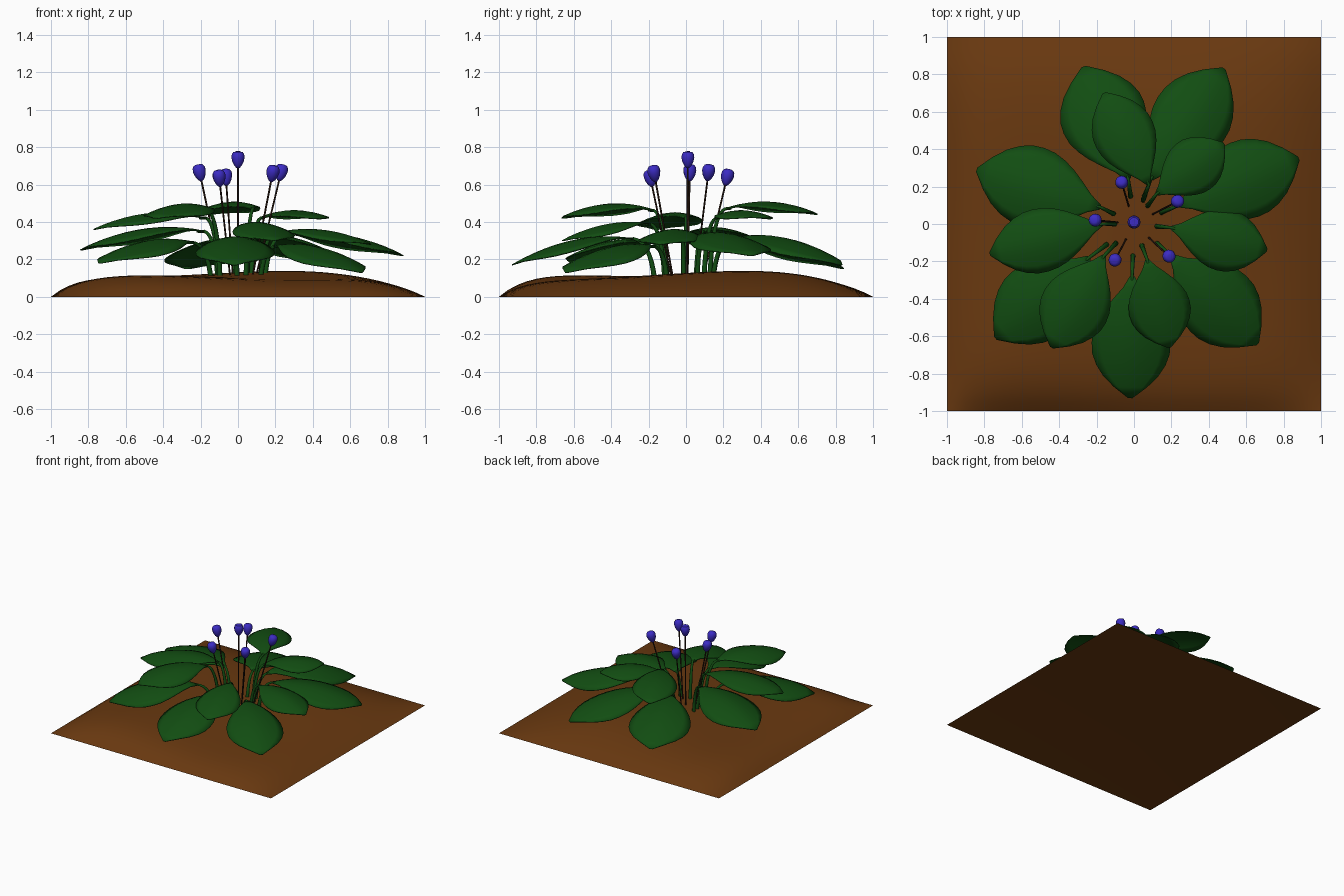
import bpy, bmesh, math
from mathutils import Vector

if "Cube" in bpy.data.objects:
    bpy.data.objects.remove(bpy.data.objects["Cube"])


def material(name, rgb):
    m = bpy.data.materials.new(name)
    m.diffuse_color = (*rgb, 1)
    m.use_nodes = True
    m.node_tree.nodes["Principled BSDF"].inputs["Base Color"].default_value = m.diffuse_color
    return m


SOIL = material("soil_brown", (0.14, 0.04, 0.005))
LEAF = material("leaf_green", (0.006, 0.075, 0.006))
BUD = material("bud_violet", (0.045, 0.025, 0.55))
STALK = material("stalk_brown", (0.025, 0.01, 0.005))


def finish(bm, name, mat, angle=50):
    bmesh.ops.recalc_face_normals(bm, faces=bm.faces)
    me = bpy.data.meshes.new(name)
    bm.to_mesh(me)
    bm.free()
    me.materials.append(mat)
    ob = bpy.data.objects.new(name, me)
    bpy.context.collection.objects.link(ob)
    bpy.ops.object.select_all(action='DESELECT')
    ob.select_set(True)
    bpy.context.view_layer.objects.active = ob
    bpy.ops.object.shade_smooth_by_angle(angle=math.radians(angle))
    return ob


def bezier(a, b, c, t):
    return a * (1 - t) ** 2 + b * 2 * t * (1 - t) + c * t * t


def bridge(bm, rings, closed=True):
    n = len(rings[0])
    for r0, r1 in zip(rings, rings[1:]):
        for i in range(n if closed else n - 1):
            j = (i + 1) % n
            bm.faces.new((r0[i], r0[j], r1[j], r1[i]))


def tube(name, points, radii, mat, sides=8):
    bm = bmesh.new()
    rings = []
    for i, p in enumerate(points):
        d = points[min(i + 1, len(points) - 1)] - points[max(i - 1, 0)]
        q = d.to_track_quat('Z', 'Y')
        rings.append([bm.verts.new(p + q @ Vector((radii[i] * math.cos(k * math.tau / sides),
                                                   radii[i] * math.sin(k * math.tau / sides), 0)))
                      for k in range(sides)])
    bridge(bm, rings)
    bm.faces.new(rings[0])
    bm.faces.new(rings[-1])
    return finish(bm, name, mat)


# Soil mound: square plot with a flat base and gently uneven top
def soil_height(x, y):
    def edge(v):
        return 1 - abs(v) ** (7 if v < 0 else 4)
    bump = 0.118 + 0.012 * math.sin(4 * x + 0.5) * math.cos(3 * y - 1) + 0.012 * math.sin(2.5 * y + x)
    return bump * edge(x) * edge(y)


bm = bmesh.new()
N = 40
grid = [[bm.verts.new((x, y, soil_height(x, y)))
         for x in (-1 + 2 * i / N for i in range(N + 1))]
        for y in (-1 + 2 * j / N for j in range(N + 1))]
bridge(bm, grid, closed=False)
base = [bm.verts.new(c) for c in ((-1, -1, 0), (-1, 1, 0), (1, 1, 0), (1, -1, 0))]
bm.faces.new(base)
bmesh.ops.remove_doubles(bm, verts=bm.verts, dist=1e-5)
finish(bm, "soil", SOIL)

# Half-width of a blade along its length
OUTLINE = [0.06, 0.22, 0.46, 0.68, 0.85, 0.96, 1.0, 0.98, 0.88, 0.7, 0.42, 0.05]


def leaf(index, start, tip, width, arch):
    s, t = Vector(start), Vector(tip)
    # stalk rises from the soil, then bends outward into the blade
    foot = Vector((s.x * 0.6, s.y * 0.6, 0.09))
    bend = Vector((s.x * 0.68, s.y * 0.68, s.z * 0.95))
    pts = [bezier(foot, bend, s, k / 8) for k in range(9)]
    pts.append(s + (t - s) * 0.06 + Vector((0, 0, arch * 0.1)))
    tube(f"leaf_stalk_{index}", pts, [0.014 - 0.0007 * k for k in range(10)], LEAF)
    # arched blade with drooping sides
    mid = (s + t) / 2 + Vector((0, 0, arch * 2))
    flat = Vector((t.x - s.x, t.y - s.y, 0)).normalized()
    side = Vector((-flat.y, flat.x, 0))
    bm = bmesh.new()
    rows = []
    for k, w in enumerate(OUTLINE):
        p = bezier(s, mid, t, (k / (len(OUTLINE) - 1)))
        row = []
        for i in range(-4, 5):
            u = i / 4 * w
            droop = 0.28 * width / 2 * abs(u) ** 1.7
            row.append(bm.verts.new(p + side * (u * width / 2) - Vector((0, 0, droop))))
        rows.append(row)
    bridge(bm, rows, closed=False)
    ob = finish(bm, f"leaf_{index}", LEAF)
    mod = ob.modifiers.new("thickness", 'SOLIDIFY')
    mod.thickness = 0.006
    mod.offset = 0


LEAVES = [  # blade start, tip, width, arch
    ((-0.03, 0.24, 0.30), (-0.27, 0.84, 0.15), 0.46, 0.06),
    ((0.09, 0.24, 0.31), (0.48, 0.83, 0.17), 0.42, 0.07),
    ((0.24, 0.10, 0.33), (0.88, 0.35, 0.22), 0.42, 0.055),
    ((0.20, -0.17, 0.27), (0.66, -0.64, 0.13), 0.42, 0.06),
    ((-0.01, -0.28, 0.31), (-0.02, -0.93, 0.17), 0.42, 0.06),
    ((-0.24, -0.18, 0.29), (-0.74, -0.61, 0.18), 0.42, 0.06),
    ((-0.18, 0.09, 0.35), (-0.84, 0.29, 0.25), 0.43, 0.06),
    ((0.08, 0.21, 0.47), (-0.16, 0.70, 0.44), 0.33, 0.05),
    ((0.12, 0.16, 0.42), (0.48, 0.43, 0.42), 0.30, 0.04),
    ((0.20, -0.02, 0.34), (0.71, -0.14, 0.28), 0.33, 0.045),
    ((0.07, -0.19, 0.39), (0.19, -0.66, 0.30), 0.33, 0.04),
    ((-0.16, -0.17, 0.46), (-0.44, -0.66, 0.42), 0.37, 0.055),
    ((-0.17, 0.0, 0.42), (-0.77, -0.16, 0.36), 0.34, 0.055),
]
for i, data in enumerate(LEAVES):
    leaf(i + 1, *data)

# Flower buds on thin stalks: egg profile as (radius, height), dimpled at the top
BUD_PROFILE = [(0.008, -0.047), (0.02, -0.034), (0.03, -0.014), (0.035, 0.008),
               (0.033, 0.026), (0.025, 0.039), (0.014, 0.043), (0.008, 0.038)]
BUDS = [(0, 0.01, 0.735), (0.23, 0.12, 0.665), (-0.065, 0.22, 0.64),
        (-0.205, 0.02, 0.665), (-0.10, -0.19, 0.635), (0.185, -0.17, 0.66)]
for i, b in enumerate(BUDS):
    c = Vector(b)
    foot = Vector((c.x * 0.4, c.y * 0.4, 0.09))
    d = (c - foot).normalized()
    end = c - d * 0.04
    tube(f"flower_stalk_{i + 1}", [foot.lerp(end, k / 4) for k in range(5)], [0.005] * 5, STALK)
    tube(f"flower_bud_{i + 1}", [c + d * h for r, h in BUD_PROFILE[:-1]],
         [r for r, h in BUD_PROFILE[:-1]], BUD, 14)
